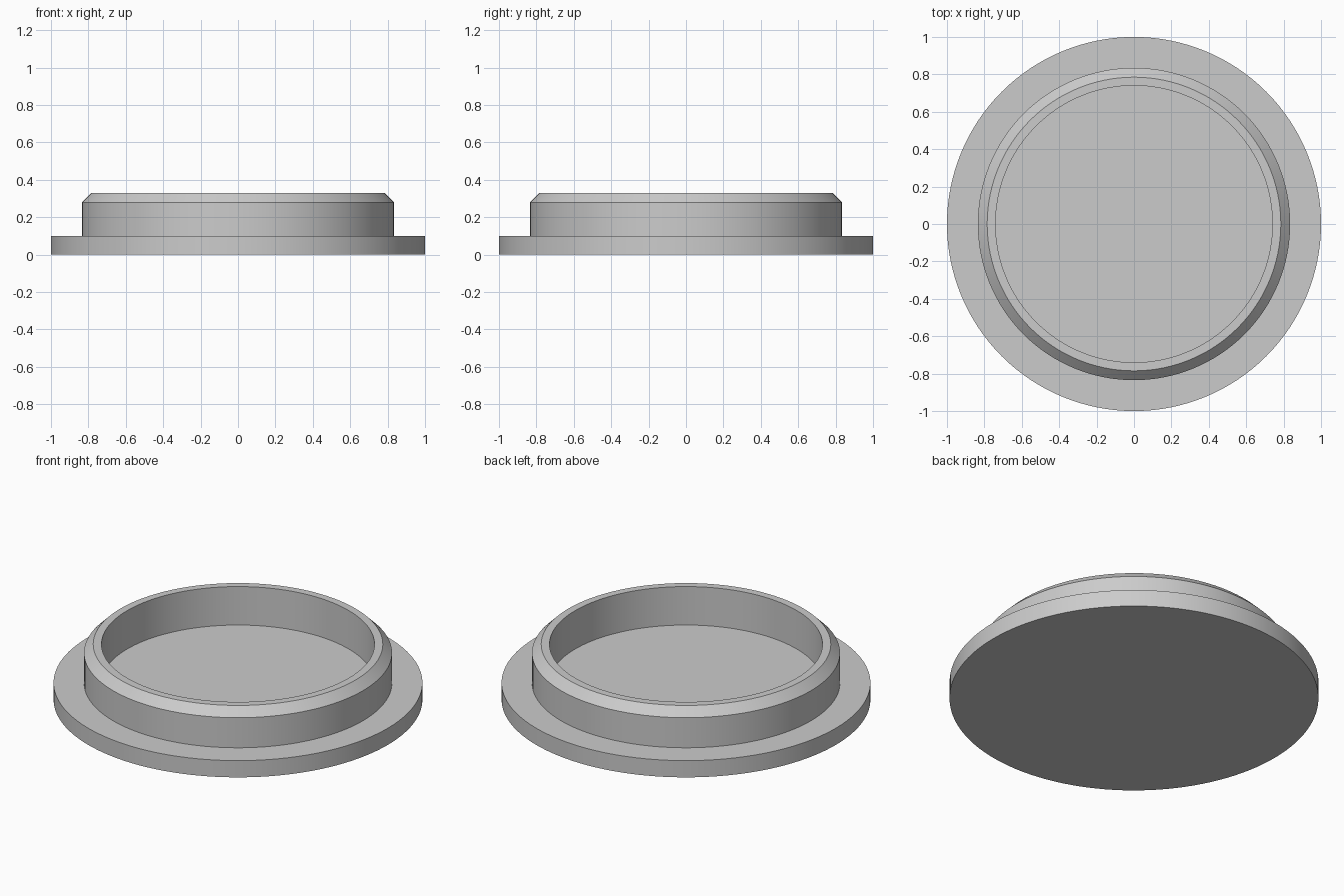
import bpy
import bmesh
import math

cube = bpy.data.objects.get("Cube")
if cube:
    bpy.data.objects.remove(cube, do_unlink=True)

SEGMENTS = 128

# Plain grey material
grey = bpy.data.materials.new("plain grey")
grey.use_nodes = True
colour = (0.6, 0.6, 0.6, 1.0)
grey.diffuse_color = colour
grey.node_tree.nodes["Principled BSDF"].inputs["Base Color"].default_value = colour


def lathe(name, profile):
    """Revolve a (radius, height) profile about z; both ends are capped."""
    bm = bmesh.new()
    rings = []
    for radius, z in profile:
        rings.append([bm.verts.new((radius * math.cos(a), radius * math.sin(a), z))
                      for a in (math.tau * i / SEGMENTS for i in range(SEGMENTS))])
    for low, high in zip(rings, rings[1:]):
        for i in range(SEGMENTS):
            j = (i + 1) % SEGMENTS
            bm.faces.new((low[i], low[j], high[j], high[i]))
    bm.faces.new(rings[0][::-1])
    bm.faces.new(rings[-1])
    bmesh.ops.recalc_face_normals(bm, faces=bm.faces)
    mesh = bpy.data.meshes.new(name)
    bm.to_mesh(mesh)
    bm.free()
    mesh.materials.append(grey)
    obj = bpy.data.objects.new(name, mesh)
    bpy.context.collection.objects.link(obj)
    bpy.ops.object.select_all(action='DESELECT')
    obj.select_set(True)
    bpy.context.view_layer.objects.active = obj
    bpy.ops.object.shade_smooth_by_angle(angle=math.radians(30))
    return obj


# Flanged cap: base disc, raised wall with chamfered rim, recessed floor
lathe("flanged_cap", [
    (1.0, 0.0), (1.0, 0.1),        # flange edge
    (0.835, 0.1), (0.835, 0.28),   # outer wall
    (0.785, 0.33), (0.74, 0.33),   # chamfer and rim
    (0.74, 0.1),                   # inner wall down to the floor
])
